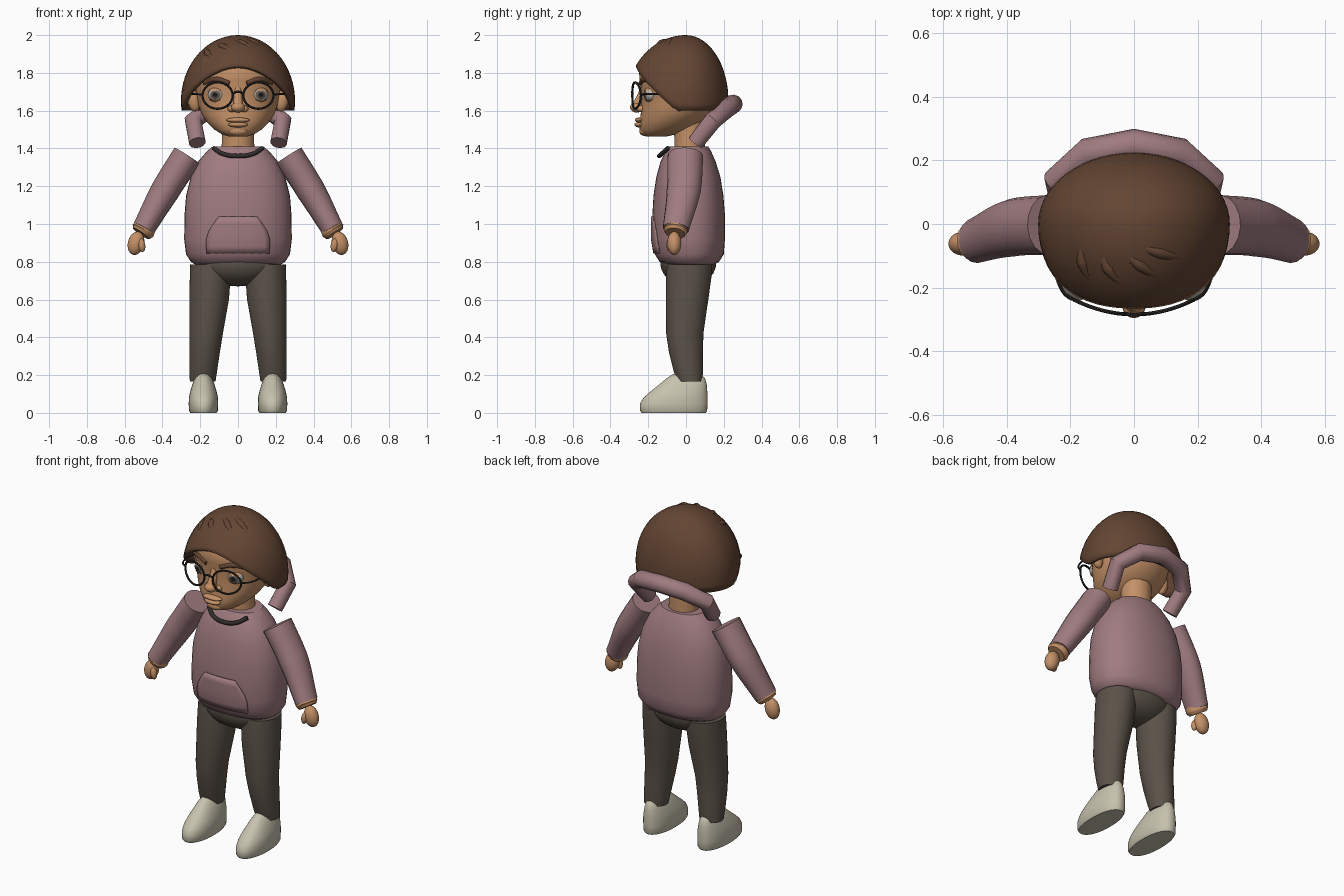
import bpy, bmesh
from math import sin, cos, pi, acos, sqrt
from mathutils import Matrix, Euler

cube = bpy.data.objects.get("Cube")
if cube:
    bpy.data.objects.remove(cube)


def material(name, r, g, b):
    m = bpy.data.materials.new(name)
    m.use_nodes = True
    m.diffuse_color = (r, g, b, 1)
    node = m.node_tree.nodes["Principled BSDF"]
    node.inputs["Base Color"].default_value = (r, g, b, 1)
    node.inputs["Roughness"].default_value = 0.8
    return m


SKIN = material("warm skin", .55, .28, .135)
HAIR = material("brown hair", .125, .06, .033)
HOODIE = material("dusty pink", .35, .2, .215)
TROUSERS = material("dark taupe", .105, .085, .066)
SHOE = material("pale stone", .57, .54, .42)
FRAME = material("charcoal", .03, .026, .024)
WHITE = material("eye white", .5, .47, .43)
IRIS = material("hazel iris", .13, .1, .075)
PUPIL = material("black pupil", .01, .01, .01)


def smooth(ob, angle=40):
    bpy.ops.object.select_all(action='DESELECT')
    ob.select_set(True)
    bpy.context.view_layer.objects.active = ob
    bpy.ops.object.shade_smooth_by_angle(angle=angle * pi / 180)


def finish(name, bm, *mats, recalc=True):
    if recalc:
        bmesh.ops.recalc_face_normals(bm, faces=bm.faces)
    me = bpy.data.meshes.new(name)
    bm.to_mesh(me)
    bm.free()
    for m in mats:
        me.materials.append(m)
    ob = bpy.data.objects.new(name, me)
    bpy.context.collection.objects.link(ob)
    smooth(ob)
    return ob


def bridge(bm, a, b):
    for i in range(len(a)):
        j = (i + 1) % len(a)
        bm.faces.new((a[i], a[j], b[j], b[i]))


def loft(name, rings, mat, cx=0, e=2.0, sides=40):
    """Stack of rounded sections: (z, x offset, half width, front y, back y)."""
    bm = bmesh.new()
    loops = []
    for z, dx, rx, yf, yb in rings:
        loop = []
        for i in range(sides):
            c, s = cos(2 * pi * i / sides), sin(2 * pi * i / sides)
            px = (abs(c) ** (2 / e)) * (1 if c > 0 else -1)
            py = (abs(s) ** (2 / e)) * (1 if s > 0 else -1)
            loop.append(bm.verts.new((cx + dx + rx * px, (yf + yb) / 2 + (yb - yf) / 2 * py, z)))
        loops.append(loop)
    for a, b in zip(loops, loops[1:]):
        bridge(bm, a, b)
    bm.faces.new(loops[0])
    bm.faces.new(loops[-1])
    return finish(name, bm, mat)


def ball(name, loc, radii, mats, rot=(0, 0, 0), keep=None, paint=None):
    """Ellipsoid with its pole to the front; keep and paint are rules on the unit sphere."""
    bm = bmesh.new()
    bmesh.ops.create_uvsphere(bm, u_segments=28, v_segments=20, radius=1,
                              matrix=Matrix.Rotation(pi / 2, 4, 'X'))
    if keep:
        gone = [f for f in bm.faces if not keep(f.calc_center_median())]
        bmesh.ops.delete(bm, geom=gone, context='FACES')
    if paint:
        for f in bm.faces:
            f.material_index = paint(f.calc_center_median())
    bmesh.ops.transform(bm, verts=bm.verts, matrix=Matrix.LocRotScale(loc, Euler(rot), radii))
    return finish(name, bm, *mats, recalc=False)


def tube(name, pts, radii, mat, kind='BEZIER', cyclic=False, res=4, yscale=1):
    cu = bpy.data.curves.new(name, 'CURVE')
    cu.dimensions = '3D'
    cu.bevel_depth, cu.bevel_resolution, cu.use_fill_caps = 1, res, True
    sp = cu.splines.new(kind)
    points = sp.bezier_points if kind == 'BEZIER' else sp.points
    points.add(len(pts) - 1)
    for i, (p, co) in enumerate(zip(points, pts)):
        co = (co[0], co[1] / yscale, co[2])
        p.co = co if kind == 'BEZIER' else (*co, 1)
        p.radius = radii[i] if isinstance(radii, (list, tuple)) else radii
        if kind == 'BEZIER':
            p.handle_left_type = p.handle_right_type = 'AUTO'
    sp.use_cyclic_u = cyclic
    ob = bpy.data.objects.new(name, cu)
    bpy.context.collection.objects.link(ob)
    cu.materials.append(mat)
    bpy.ops.object.select_all(action='DESELECT')
    ob.select_set(True)
    bpy.context.view_layer.objects.active = ob
    bpy.ops.object.convert(target='MESH')
    ob = bpy.context.view_layer.objects.active
    ob.scale.y = yscale
    smooth(ob, 35)
    return ob


# Torso, neck and pelvis
TORSO = [(.785, 0, .225, -.11, .15), (.8, 0, .25, -.14, .175), (.84, 0, .275, -.165, .2),
         (.92, 0, .285, -.178, .206), (1.05, 0, .283, -.178, .206), (1.15, 0, .275, -.172, .198),
         (1.25, 0, .25, -.157, .182), (1.33, 0, .212, -.135, .157), (1.385, 0, .165, -.108, .133),
         (1.41, 0, .135, -.09, .118)]
loft("sweatshirt_body", TORSO, HOODIE, e=2.25)
loft("neck", [(1.36, 0, .09, -.065, .1), (1.44, 0, .085, -.06, .1), (1.54, 0, .088, -.07, .1)], SKIN)
ball("pelvis", (0, .012, .795), (.225, .148, .125), [TROUSERS])


# Front pocket: thin panel following the torso
def torso_front(x, z):
    for a, b in zip(TORSO, TORSO[1:]):
        if a[0] <= z <= b[0]:
            t = (z - a[0]) / (b[0] - a[0])
            rx, yf, yb = (a[k] + (b[k] - a[k]) * t for k in (2, 3, 4))
            return (yf + yb) / 2 - (yb - yf) / 2 * (1 - (abs(x) / rx) ** 2.25) ** (1 / 2.25)


bm = bmesh.new()
rows = []
for z, w in ((.845, .165), (.88, .168), (.92, .168), (.96, .155), (1, .13), (1.04, .1)):
    xs = [w * (k / 6 - 1) for k in range(13)]
    rows.append([bm.verts.new((x, torso_front(x, z) - .004, z)) for x in xs])
for a, b in zip(rows, rows[1:]):
    for i in range(12):
        bm.faces.new((a[i], a[i + 1], b[i + 1], b[i]))
pocket = finish("front_pocket", bm, HOODIE)
mod = pocket.modifiers.new("thickness", 'SOLIDIFY')
mod.thickness, mod.offset = .007, 0

# Hood roll and neck cord
half = [(.215, .05, 1.43), (.237, .14, 1.545), (.145, .222, 1.615)]
flip = [(-x, y, z) for x, y, z in reversed(half)]
tube("hood_roll", half + [(0, .25, 1.635)] + flip, [.045, .048, .05, .05, .05, .048, .045],
     HOODIE, kind='POLY')
cord = [(.13, -.095, 1.402), (.08, -.128, 1.372)]
tube("neck_cord", cord + [(0, -.142, 1.36)] + [(-x, y, z) for x, y, z in reversed(cord)], .012, FRAME)

# Head with nose, lips and chin
loft("head", [(1.462, 0, .045, -.21, -.11), (1.475, 0, .085, -.233, -.05), (1.5, 0, .125, -.245, .02),
              (1.54, 0, .165, -.245, .085), (1.58, 0, .192, -.24, .13), (1.63, 0, .21, -.236, .16),
              (1.69, 0, .22, -.235, .178), (1.76, 0, .233, -.245, .18), (1.82, 0, .225, -.25, .17),
              (1.9, 0, .16, -.195, .13), (1.96, 0, .05, -.09, .05)], SKIN, sides=48)
ball("nose_tip", (0, -.26, 1.618), (.036, .036, .028), [SKIN])
tube("nose_bridge", [(0, -.225, 1.72), (0, -.235, 1.68), (0, -.258, 1.63)], [.018, .022, .026], SKIN)
ball("chin", (0, -.222, 1.492), (.05, .025, .025), [SKIN])
ball("upper_lip", (0, -.245, 1.55), (.062, .026, .014), [SKIN])
ball("lower_lip", (0, -.245, 1.526), (.052, .028, .015), [SKIN])

# Hair shell with an arched front edge
bm = bmesh.new()
SIDES, ROWS = 56, 16
pole = bm.verts.new((0, 0, 2))
loops = []
for r in range(1, ROWS + 1):
    loop = []
    for i in range(SIDES):
        a = 2 * pi * i / SIDES
        edge = 1.6 + max(0, -sin(a) - .17) * .285
        phi = acos((edge - 1.65) / .35) * r / ROWS
        depth = .315 if sin(a) < 0 else .225
        loop.append(bm.verts.new((.302 * sin(phi) * cos(a), depth * sin(phi) * sin(a), 1.65 + .35 * cos(phi))))
    loops.append(loop)
for i in range(SIDES):
    bm.faces.new((pole, loops[0][i], loops[0][(i + 1) % SIDES]))
for a, b in zip(loops, loops[1:]):
    bridge(bm, b, a)
hair = finish("hair_cap", bm, HAIR)
mod = hair.modifiers.new("thickness", 'SOLIDIFY')
mod.thickness, mod.offset = .022, -1


# Swept locks lying on the hair
def on_hair(x, y):
    return (x, y, 1.638 + .35 * sqrt(1 - (x / .302) ** 2 - (y / .315) ** 2))


for k, path in enumerate([((-.16, -.05), (-.16, -.12), (-.12, -.2)),
                          ((-.1, -.07), (-.08, -.14), (.02, -.22)),
                          ((-.05, -.07), (.02, -.13), (.14, -.19)),
                          ((-.03, -.05), (.08, -.09), (.21, -.11))]):
    tube(f"hair_lock_{k + 1}", [on_hair(*p) for p in path], [.004, .02, .004], HAIR)


def eye_paint(c):
    return 2 if c.y < -.96 else 1 if c.y < -.8 else 0


def lens_y(x):
    return -.285 + 1.3 * x * x


# Paired parts
for side, s in (("left", 1), ("right", -1)):
    def mx(pts):
        return [(s * x, y, z) for x, y, z in pts]

    # Face
    ball(f"{side}_nostril", (s * .033, -.236, 1.61), (.022, .025, .018), [SKIN])
    ball(f"{side}_ear", (s * .235, -.035, 1.655), (.033, .028, .06), [SKIN], rot=(0, s * .2, 0))
    ball(f"{side}_eye", (s * .112, -.184, 1.685), (.047, .04, .038), [WHITE, IRIS, PUPIL],
         rot=(0, 0, s * .25), paint=eye_paint)
    ball(f"{side}_eyelids", (s * .112, -.184, 1.685), (.051, .044, .042), [SKIN],
         rot=(0, 0, s * .25), keep=lambda c: c.z > .5 or c.z < -.62)
    tube(f"{side}_eyebrow", mx([(.045, -.24, 1.745), (.115, -.218, 1.766), (.182, -.168, 1.742)]),
         [.012, .014, .006], HAIR)

    # Glasses
    ring = [(.108 + .08 * cos(k * pi / 14), 0, 1.68 + .07 * sin(k * pi / 14)) for k in range(28)]
    tube(f"{side}_glasses_rim", mx([(x, lens_y(x), z) for x, y, z in ring]), .006, FRAME,
         kind='POLY', cyclic=True, res=2)
    tube(f"{side}_glasses_temple", mx([(.188, -.24, 1.685), (.225, -.21, 1.688), (.243, -.06, 1.688)]),
         .005, FRAME, res=2)

    # Arm and hand
    tube(f"{side}_sleeve", mx([(.268, -.003, 1.362), (.385, -.012, 1.178), (.5, -.053, .975)]),
         [.08, .077, .06], HOODIE, res=6, yscale=1.18)
    tube(f"{side}_cuff", mx([(.492, -.052, .988), (.503, -.055, .966), (.514, -.058, .95)]),
         [.06, .064, .052], SKIN, res=6)
    ball(f"{side}_hand", (s * .54, -.062, .898), (.043, .037, .063), [SKIN], rot=(0, -s * .25, 0))
    ball(f"{side}_thumb", (s * .51, -.085, .888), (.019, .019, .036), [SKIN], rot=(0, s * .15, 0))

    # Leg and shoe
    loft(f"{side}_trouser_leg", [(z, s * x, w, f, b) for z, x, w, f, b in (
        (.165, .187, .068, -.045, .086), (.22, .184, .073, -.065, .09), (.32, .177, .081, -.09, .09),
        (.42, .169, .089, -.105, .092), (.6, .153, .105, -.106, .118), (.72, .147, .108, -.106, .135),
        (.785, .145, .108, -.1, .138))], TROUSERS)
    loft(f"{side}_shoe", [(0, 0, .07, -.235, .105), (.012, 0, .077, -.243, .112), (.05, 0, .078, -.243, .114),
                          (.08, 0, .077, -.225, .114), (.11, 0, .071, -.192, .113), (.15, 0, .059, -.142, .11),
                          (.185, 0, .045, -.1, .1), (.205, 0, .03, -.07, .08), (.212, 0, .012, -.04, .05)],
         SHOE, cx=s * .183, e=2.2)

tube("glasses_bridge", [(.03, -.282, 1.69), (0, -.286, 1.7), (-.03, -.282, 1.69)], .006, FRAME, res=2)
